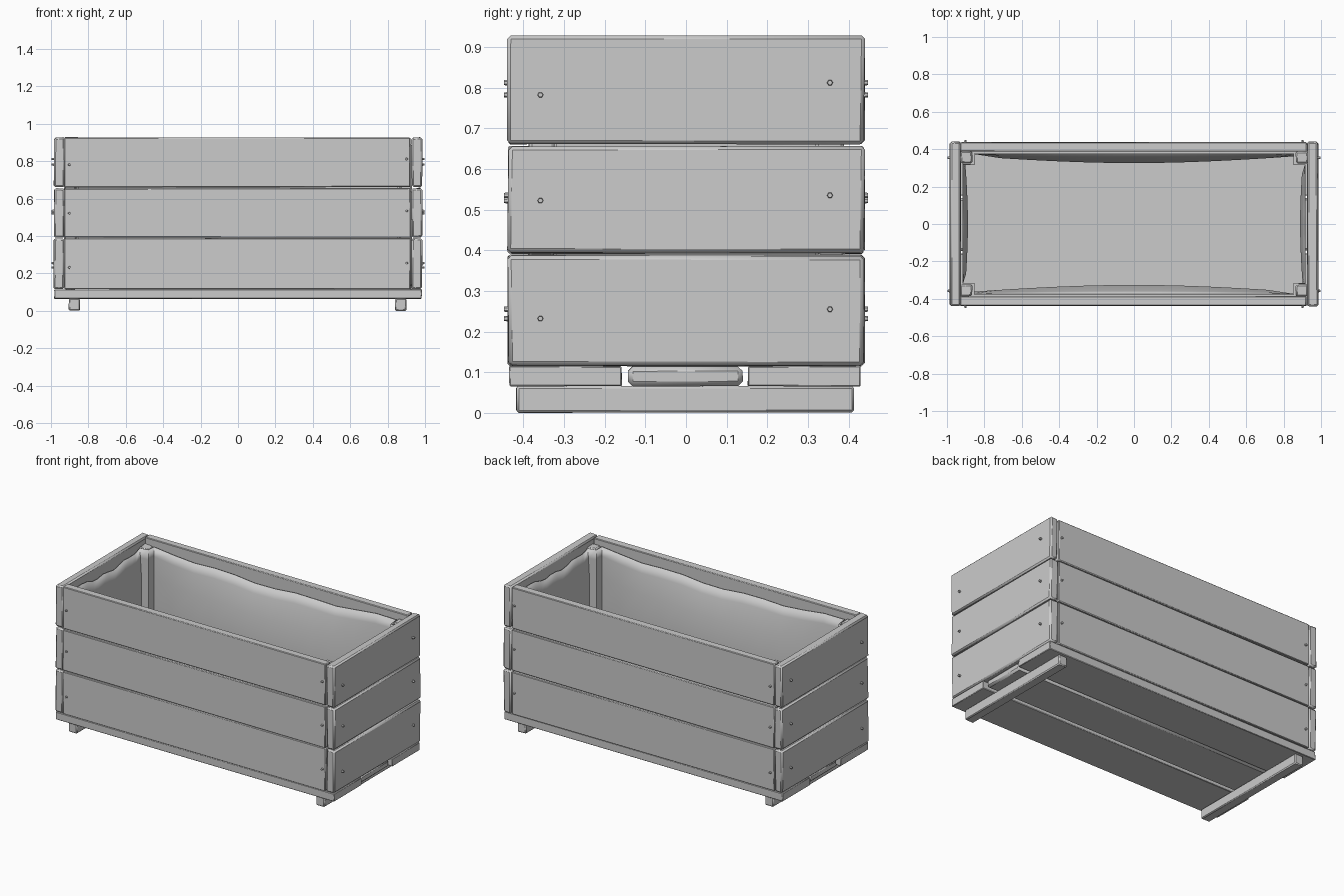
import bpy
import bmesh
import math
import random
from mathutils import Matrix, Vector

random.seed(4)
if "Cube" in bpy.data.objects:
    bpy.data.objects.remove(bpy.data.objects["Cube"])

grey = bpy.data.materials.new("plain grey")
grey.use_nodes = True
COLOUR = (0.6, 0.6, 0.6, 1)
grey.diffuse_color = COLOUR
grey.node_tree.nodes["Principled BSDF"].inputs["Base Color"].default_value = COLOUR


def finish(bm, name, angle=30):
    bmesh.ops.recalc_face_normals(bm, faces=bm.faces)
    mesh = bpy.data.meshes.new(name)
    bm.to_mesh(mesh)
    bm.free()
    mesh.materials.append(grey)
    obj = bpy.data.objects.new(name, mesh)
    bpy.context.collection.objects.link(obj)
    bpy.ops.object.select_all(action="DESELECT")
    obj.select_set(True)
    bpy.context.view_layer.objects.active = obj
    bpy.ops.object.shade_smooth_by_angle(angle=math.radians(angle))
    return obj


def board(name, x, y, z, bevel=0.006, wear=0.003):
    """Slightly worn board between pairs of limits on each axis."""
    bm = bmesh.new()
    bmesh.ops.create_cube(bm, size=1)
    limits = (x, y, z)
    for v in bm.verts:
        v.co = Vector([(a + b) / 2 + c * (b - a) + random.uniform(-wear, wear)
                       for c, (a, b) in zip(v.co, limits)])
    obj = finish(bm, name)
    mod = obj.modifiers.new("worn edges", "BEVEL")
    mod.width = bevel
    mod.segments = 1
    return obj


# Three courses of wall planks
for level, (low, high) in enumerate([(0.117, 0.388), (0.393, 0.655), (0.662, 0.927)], 1):
    for side, s in (("front", -1), ("back", 1)):
        y = sorted((s * 0.388, s * 0.437))
        board(f"{side}_plank_{level}", (-0.928, 0.922), y, (low, high), 0.004, 0.002)
    for side, s in (("right", -1), ("left", 1)):
        x = sorted((s * 0.928, s * 0.984))
        board(f"{side}_plank_{level}", x, (-0.438, 0.438), (low, high), 0.009)

# Floor boards and runners under them
board("floor_board_front", (-0.982, 0.982), (-0.435, -0.158), (0.065, 0.115), 0.003, 0.001)
board("floor_board_middle", (-0.968, 0.968), (-0.143, 0.139), (0.065, 0.115), 0.012, 0.001)
board("floor_board_back", (-0.982, 0.982), (0.152, 0.43), (0.065, 0.115), 0.003, 0.001)
board("runner_right", (-0.905, -0.845), (-0.417, 0.413), (0.001, 0.066), 0.006, 0.001)
board("runner_left", (0.84, 0.9), (-0.417, 0.413), (0.001, 0.066), 0.006, 0.001)

# Corner posts
for sx, side in ((-1, "right"), (1, "left")):
    for sy, end in ((-1, "front"), (1, "back")):
        board(f"corner_post_{end}_{side}", sorted((sx * 0.865, sx * 0.928)),
              sorted((sy * 0.325, sy * 0.388)), (0.115, 0.89), 0.008)


def screw(name, location, axis):
    """Small hexagonal screw head, facing along the axis."""
    bm = bmesh.new()
    turn = Vector((0, 0, 1)).rotation_difference(Vector(axis)).to_matrix().to_4x4()
    bmesh.ops.create_cone(bm, cap_ends=True, segments=6, radius1=0.008, radius2=0.006,
                          depth=0.02, matrix=Matrix.Translation(location) @ turn)
    finish(bm, name)


for level, (za, zb) in enumerate([(0.232, 0.255), (0.522, 0.535), (0.782, 0.812)], 1):
    for s, side in ((-1, "right"), (1, "left")):
        screw(f"screw_{side}_front_{level}", (s * 0.988, -0.358, za), (s, 0, 0))
        screw(f"screw_{side}_back_{level}", (s * 0.988, 0.354, zb), (s, 0, 0))
    for s, side in ((-1, "front"), (1, "back")):
        screw(f"screw_{side}_right_{level}", (-0.902, s * 0.438, za), (0, s, 0))
        screw(f"screw_{side}_left_{level}", (0.902, s * 0.438, zb), (0, s, 0))


# Slack fabric liner, wrapped round the posts and sagging inwards
def liner_ring(t):
    """Ring of points at depth t, from the ragged rim (0) to the floor (1)."""
    corners = [(-0.855, -0.375), (0.855, -0.375), (0.855, -0.318), (0.915, -0.318),
               (0.915, 0.318), (0.855, 0.318), (0.855, 0.375), (-0.855, 0.375),
               (-0.855, 0.318), (-0.915, 0.318), (-0.915, -0.318), (-0.855, -0.318)]
    ring = []
    for i, start in enumerate(corners):
        a, b = Vector(start), Vector(corners[(i + 1) % len(corners)])
        length = (b - a).length
        steps = 12 if length > 0.3 else 1
        inward = Vector((a.y - b.y, b.x - a.x)) / length
        for k in range(steps):
            f = k / steps
            sag = math.sin(math.pi * f)
            push = min(1, t * 4) * (0.012 + 0.035 * sag * length / 1.7) if steps > 1 else 0
            p = a.lerp(b, f) + inward * push
            rim = 0.885 - 0.03 * sag + 0.008 * math.sin(i + k * 1.7)
            ring.append((p.x, p.y, rim + (0.125 - rim) * t))
    return ring


bm = bmesh.new()
rows = [[bm.verts.new(p) for p in liner_ring(t)] for t in (0, 0.08, 0.25, 0.5, 0.75, 1)]
for upper, lower in zip(rows, rows[1:]):
    for i in range(len(upper)):
        j = (i + 1) % len(upper)
        bm.faces.new((upper[i], upper[j], lower[j], lower[i]))
bm.faces.new(rows[-1])
liner = finish(bm, "fabric_liner", 50)
shell = liner.modifiers.new("cloth thickness", "SOLIDIFY")
shell.thickness = 0.004
shell.offset = 0
